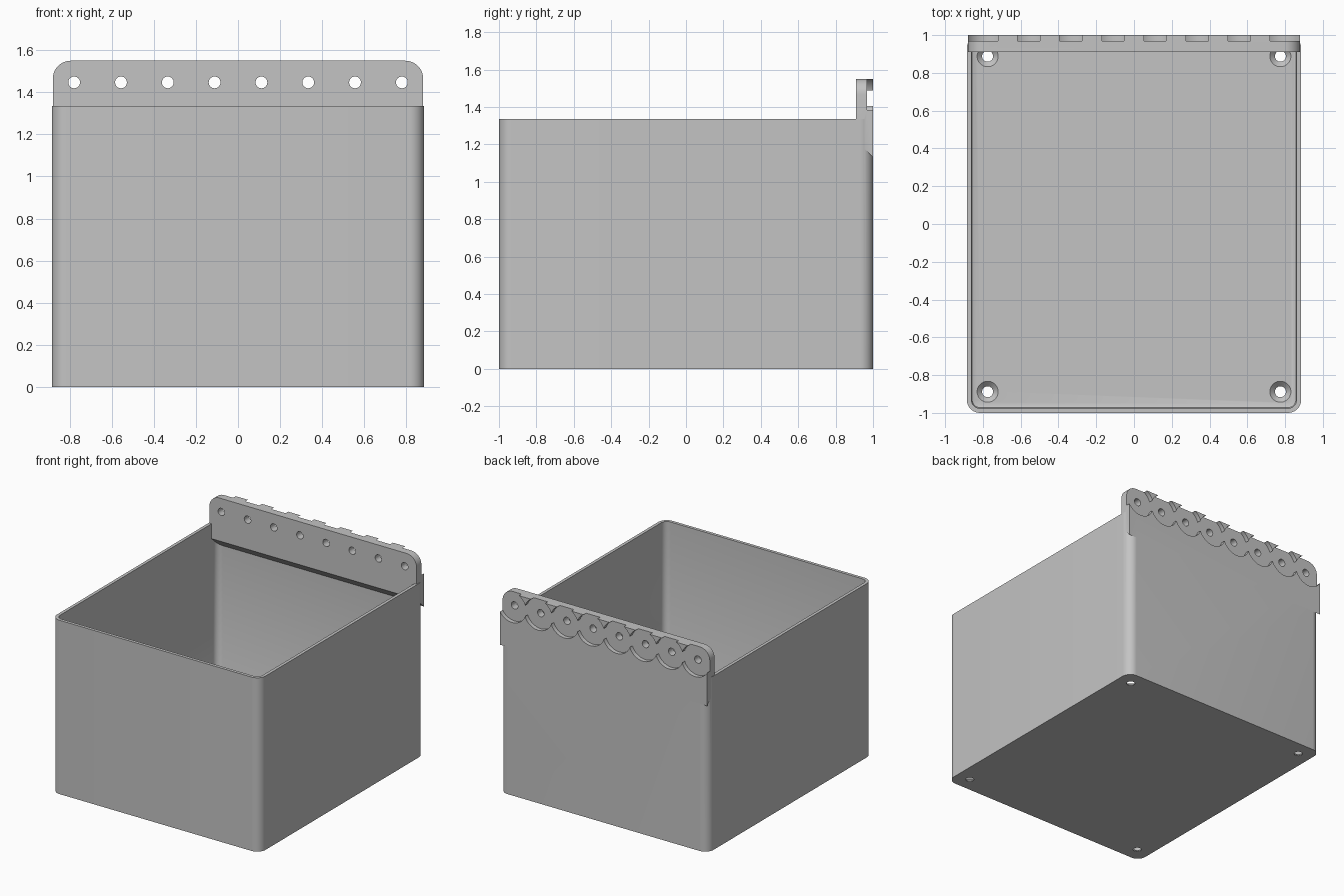
import bpy, bmesh
from math import sin, cos, pi, radians
from mathutils import Matrix

old = bpy.data.objects.get("Cube")
if old:
    bpy.data.objects.remove(old, do_unlink=True)

HX, HY, RIM = 0.885, 1.0, 1.335       # tub half width, half depth, height
WALL, FLOOR, CORNER = 0.024, 0.03, 0.07
HOLE_Z, PITCH = 1.447, 0.2225         # row of hinge holes

grey = bpy.data.materials.new("plain grey")
grey.use_nodes = True
colour = (0.55, 0.55, 0.55, 1)
grey.diffuse_color = colour
grey.node_tree.nodes["Principled BSDF"].inputs["Base Color"].default_value = colour


def finish(bm, name):
    bmesh.ops.recalc_face_normals(bm, faces=bm.faces)
    mesh = bpy.data.meshes.new(name)
    bm.to_mesh(mesh)
    bm.free()
    mesh.materials.append(grey)
    obj = bpy.data.objects.new(name, mesh)
    bpy.context.collection.objects.link(obj)
    return obj


def ring(bm, inset, z, steps=10):
    """Rounded rectangle loop, inset from the outside of the tub."""
    r = max(CORNER - inset, 0.015)
    cx, cy = HX - inset - r, HY - inset - r
    verts = []
    for q, (sx, sy) in enumerate([(1, 1), (-1, 1), (-1, -1), (1, -1)]):
        for i in range(steps + 1):
            a = (q + i / steps) * pi / 2
            verts.append(bm.verts.new((sx * cx + r * cos(a), sy * cy + r * sin(a), z)))
    return verts


def cone(name, r1, r2, depth, matrix, sides=40):
    bm = bmesh.new()
    bmesh.ops.create_cone(bm, cap_ends=True, segments=sides, radius1=r1,
                          radius2=r2, depth=depth, matrix=matrix)
    return finish(bm, name)


def combine(target, other, operation):
    """Apply a boolean and discard the helper."""
    other.hide_render = True
    mod = target.modifiers.new("bool", 'BOOLEAN')
    mod.operation = operation
    mod.solver = 'EXACT'
    mod.object = other
    bpy.context.view_layer.objects.active = target
    bpy.ops.object.modifier_apply(modifier=mod.name)
    bpy.data.objects.remove(other, do_unlink=True)


# Tub: outside, rim, inside, and a small fillet down to the floor
bm = bmesh.new()
levels = [(0, 0), (0, RIM), (WALL, RIM), (WALL, FLOOR + 0.015),
          (WALL + 0.004, FLOOR + 0.005), (WALL + 0.015, FLOOR)]
rings = [ring(bm, inset, z) for inset, z in levels]
for a, b in zip(rings, rings[1:]):
    n = len(a)
    for i in range(n):
        bm.faces.new((a[i], a[(i + 1) % n], b[(i + 1) % n], b[i]))
bm.faces.new(rings[0])
bm.faces.new(rings[-1])
tub = finish(bm, "storage_tub")

# Hinge plate: rounded top corners, underside sloping down to the back
bm = bmesh.new()
half, top, r = 0.88, 1.55, 0.085
profile = [(half, None)]
for sx, start in ((1, 0), (-1, pi / 2)):
    for i in range(13):
        a = start + i / 12 * pi / 2
        profile.append((sx * (half - r) + r * cos(a), top - r + r * sin(a)))
profile.append((-half, None))
sides = []
for y, low in ((0.91, 1.22), (HY, 1.13)):
    sides.append([bm.verts.new((x, y, low if z is None else z)) for x, z in profile])
    bm.faces.new(sides[-1])
a, b = sides
for i in range(len(a)):
    j = (i + 1) % len(a)
    bm.faces.new((a[i], a[j], b[j], b[i]))
combine(tub, finish(bm, "hinge_plate"), 'UNION')

# Scalloped recesses on the back of the plate, each with a through hole
turn = Matrix.Rotation(pi / 2, 4, 'X')
for k in range(8):
    x = (k - 3.5) * PITCH
    combine(tub, cone("scallop_cutter", 0.119, 0.119, 0.1,
                      Matrix.Translation((x, 1.018, HOLE_Z)) @ turn, 64), 'DIFFERENCE')
    combine(tub, cone("hole_cutter", 0.028, 0.028, 0.4,
                      Matrix.Translation((x, 0.95, HOLE_Z)) @ turn, 32), 'DIFFERENCE')

# Countersunk screw holes in the floor
for sx in (-1, 1):
    for sy in (-1, 1):
        x, y = sx * 0.775, sy * 0.888
        combine(tub, cone("screw_cutter", 0.029, 0.029, 0.2,
                          Matrix.Translation((x, y, 0))), 'DIFFERENCE')
        combine(tub, cone("countersink_cutter", 0.025, 0.057, 0.032,
                          Matrix.Translation((x, y, FLOOR - 0.0145))), 'DIFFERENCE')

# Smooth the rounded corners and holes, keep the edges crisp
bpy.ops.object.select_all(action='DESELECT')
tub.select_set(True)
bpy.context.view_layer.objects.active = tub
bpy.ops.object.shade_smooth_by_angle(angle=radians(30))
